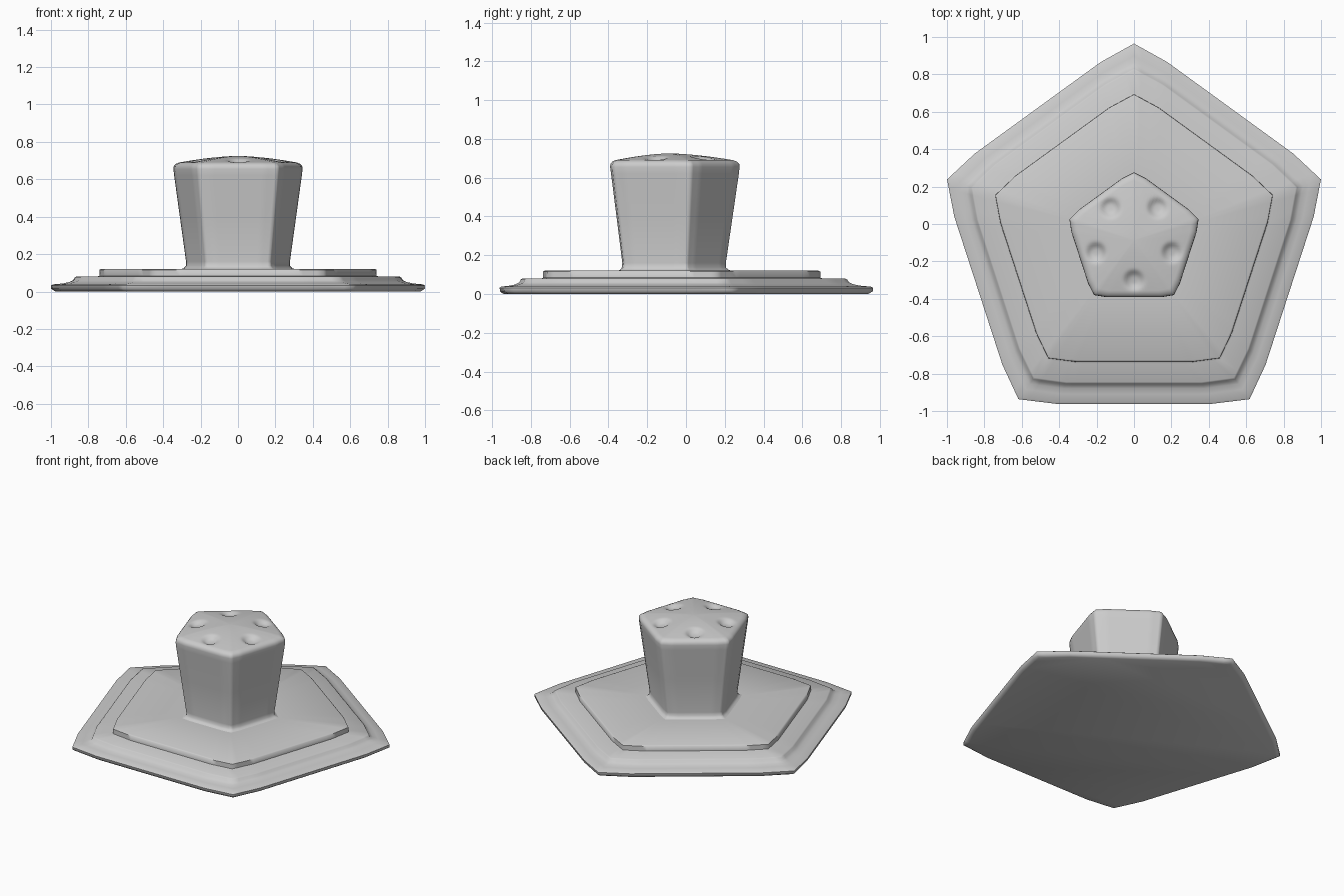
import bpy, bmesh
from math import sin, cos, radians, hypot, exp

if "Cube" in bpy.data.objects:
    bpy.data.objects.remove(bpy.data.objects["Cube"])

CY = -0.0865   # centre of the pentagon, offset so the bounds are centred


def outline(corner, apothem, share=0.475, n_side=16, n_corner=4):
    """Pentagon with blunted sides: corner, shoulder, shoulder for each fifth."""
    def polar(r, deg):
        return r * sin(radians(deg)), r * cos(radians(deg))
    pts = []
    for k in range(5):
        a0, am, a1 = 72 * k, 72 * k + 36, 72 * k + 72
        mx, my = polar(apothem, am)
        tx, ty = cos(radians(am)), -sin(radians(am))
        s = apothem * share
        keys = [polar(corner, a0), (mx - tx * s, my - ty * s),
                (mx + tx * s, my + ty * s), polar(corner, a1)]
        for (p, q), n in zip(zip(keys, keys[1:]), (n_corner, n_side, n_corner)):
            for i in range(n):
                t = i / n
                pts.append((p[0] + (q[0] - p[0]) * t, p[1] + (q[1] - p[1]) * t))
    return pts


def finish(bm, name):
    bmesh.ops.recalc_face_normals(bm, faces=bm.faces)
    mesh = bpy.data.meshes.new(name)
    bm.to_mesh(mesh)
    bm.free()
    obj = bpy.data.objects.new(name, mesh)
    bpy.context.collection.objects.link(obj)
    obj.location.y = CY
    bpy.context.view_layer.objects.active = obj
    obj.select_set(True)
    bpy.ops.object.shade_smooth_by_angle(angle=radians(60))
    obj.select_set(False)


def loft(bm, rings):
    """Stack of pentagon rings (corner radius, apothem, z) joined by quads."""
    loops = [[bm.verts.new((x, y, z)) for x, y in outline(c, a)] for c, a, z in rings]
    for lo, hi in zip(loops, loops[1:]):
        bridge(bm, lo, hi)
    return loops


def bridge(bm, lo, hi):
    n = len(lo)
    for i in range(n):
        j = (i + 1) % n
        bm.faces.new((lo[i], lo[j], hi[j], hi[i]))


# Stepped base plate
bm = bmesh.new()
base = loft(bm, [
    (1.035, 0.862, 0.005), (1.05, 0.872, 0.014), (1.051, 0.875, 0.032), (1.04, 0.866, 0.038),
    (0.985, 0.822, 0.043), (0.95, 0.792, 0.05), (0.927, 0.774, 0.06),
    (0.918, 0.766, 0.074), (0.908, 0.758, 0.080),
    (0.79, 0.660, 0.080), (0.780, 0.651, 0.084), (0.779, 0.650, 0.116), (0.768, 0.641, 0.121),
    (0.33, 0.275, 0.121), (0.25, 0.2, 0.121)])
bm.faces.new([bm.verts.new((v.co.x * 0.99, v.co.y * 0.99, 0.0)) for v in base[0]])
bm.verts.ensure_lookup_table()
bridge(bm, list(bm.verts)[-len(base[0]):], base[0])
bm.faces.new(base[-1])
finish(bm, "stepped_base")

# Flared grip with a domed, dimpled top
bm = bmesh.new()
grip = loft(bm, [
    (0.325, 0.270, 0.119), (0.305, 0.253, 0.125), (0.292, 0.244, 0.137), (0.292, 0.242, 0.16),
    (0.327, 0.272, 0.40), (0.359, 0.300, 0.62), (0.363, 0.305, 0.655),
    (0.361, 0.303, 0.670), (0.350, 0.294, 0.682), (0.330, 0.278, 0.690)])
dimples = [(0.213 * sin(radians(a)), 0.213 * cos(radians(a))) for a in range(36, 360, 72)]


def top_height(x, y, f):
    z = 0.725 - 0.035 * f ** 1.6
    for dx, dy in dimples:
        d = hypot(x - dx, y - dy) / 0.045
        z -= 0.022 * exp(-d ** 4)
    return z


steps = 32
prev = grip[-1]
edge = [v.co.copy() for v in prev]
for s in range(1, steps):
    f = 1 - s / steps
    ring = [bm.verts.new((p.x * f, p.y * f, top_height(p.x * f, p.y * f, f))) for p in edge]
    bridge(bm, prev, ring)
    prev = ring
apex = bm.verts.new((0, 0, 0.725))
for i in range(len(prev)):
    bm.faces.new((prev[i], prev[(i + 1) % len(prev)], apex))
bm.faces.new(grip[0])
finish(bm, "grip")
